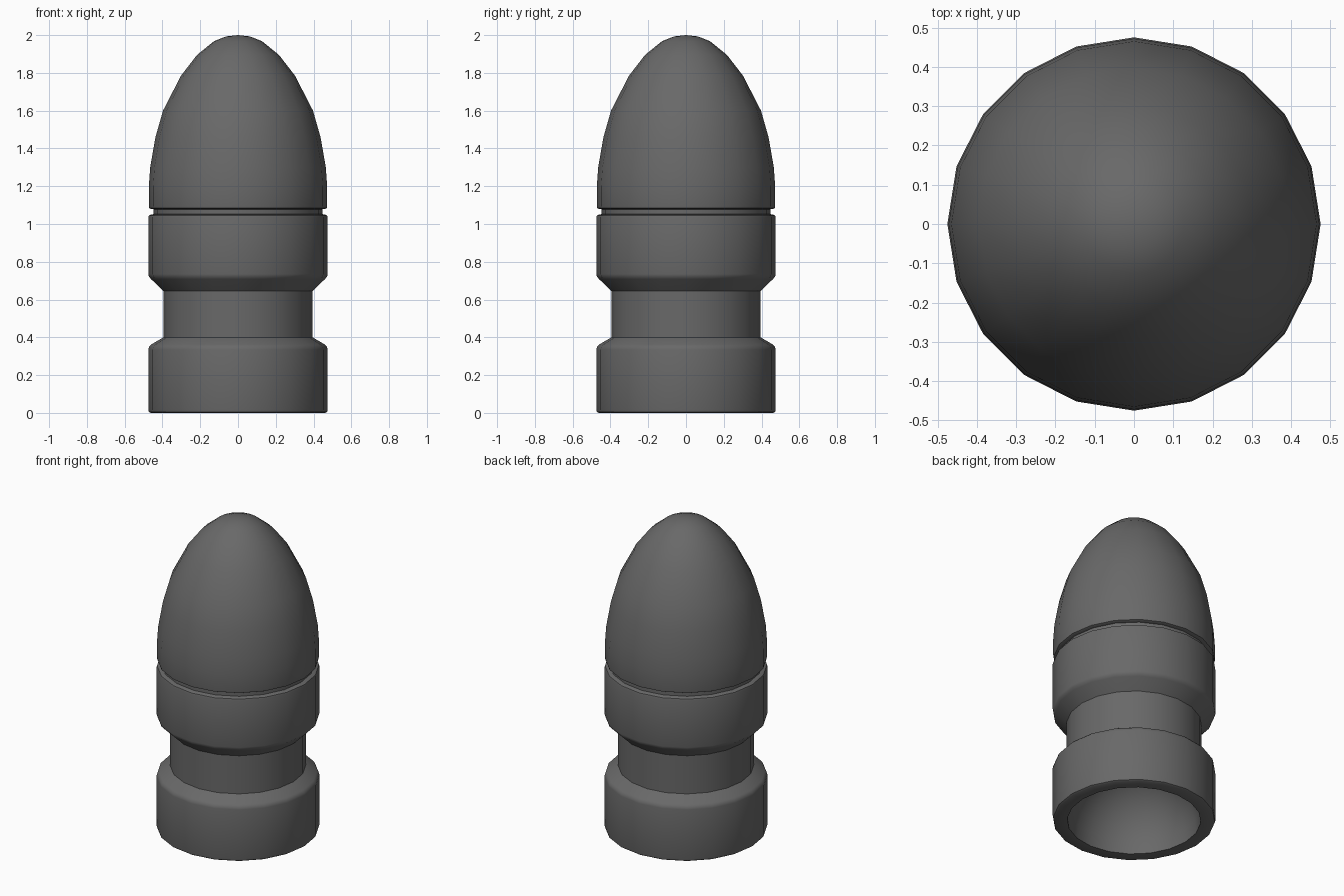
import bpy, bmesh, math

if "Cube" in bpy.data.objects:
    bpy.data.objects.remove(bpy.data.objects["Cube"])

SIDES = 20

# Single dark grey finish
grey = bpy.data.materials.new("dark_grey")
grey.diffuse_color = (0.14, 0.14, 0.14, 1)
grey.use_nodes = True
grey.node_tree.nodes["Principled BSDF"].inputs["Base Color"].default_value = grey.diffuse_color

# Outer outline (radius, height), from the base rim up to the tip
outer = [
    (0.462, 0.0), (0.472, 0.006), (0.475, 0.018),                 # base rim
    (0.475, 0.335), (0.471, 0.35), (0.46, 0.362), (0.395, 0.40),  # base band
    (0.395, 0.645),                                               # neck
    (0.46, 0.708), (0.471, 0.72), (0.475, 0.735),                 # middle band
    (0.475, 1.035), (0.472, 1.045), (0.462, 1.05),
    (0.447, 1.052), (0.447, 1.078),                               # thin groove
    (0.462, 1.08), (0.47, 1.084), (0.472, 1.095),                 # nose
    (0.472, 1.2), (0.465, 1.30), (0.437, 1.46), (0.397, 1.60),
    (0.302, 1.785), (0.217, 1.895), (0.127, 1.968), (0.063, 1.993), (0.0, 2.0),
]

# Domed hollow in the base, from its crown down to the rim
R, H, STEPS = 0.39, 0.42, 8
hollow = [(R * math.sin(a), H * math.cos(a))
          for a in (math.pi / 2 * i / STEPS for i in range(STEPS + 1))]


def lathe(name, profile):
    """Turn a profile about the z axis, closing any point on the axis."""
    bm = bmesh.new()
    rings = []
    for r, z in profile:
        if r < 1e-5:
            rings.append([bm.verts.new((0, 0, z))] * SIDES)
        else:
            rings.append([bm.verts.new((r * math.cos(math.tau * k / SIDES),
                                        r * math.sin(math.tau * k / SIDES), z))
                          for k in range(SIDES)])
    for a, b in zip(rings, rings[1:]):
        for k in range(SIDES):
            j = (k + 1) % SIDES
            corners = list(dict.fromkeys((a[k], a[j], b[j], b[k])))
            bm.faces.new(corners)
    bmesh.ops.recalc_face_normals(bm, faces=bm.faces)
    mesh = bpy.data.meshes.new(name)
    bm.to_mesh(mesh)
    bm.free()
    obj = bpy.data.objects.new(name, mesh)
    bpy.context.collection.objects.link(obj)
    mesh.materials.append(grey)
    bpy.context.view_layer.objects.active = obj
    obj.select_set(True)
    bpy.ops.object.shade_smooth_by_angle(angle=math.radians(35))
    obj.select_set(False)
    return obj


# Grooved body with a rounded nose and hollow base
lathe("hollow_based_body", hollow + outer)
